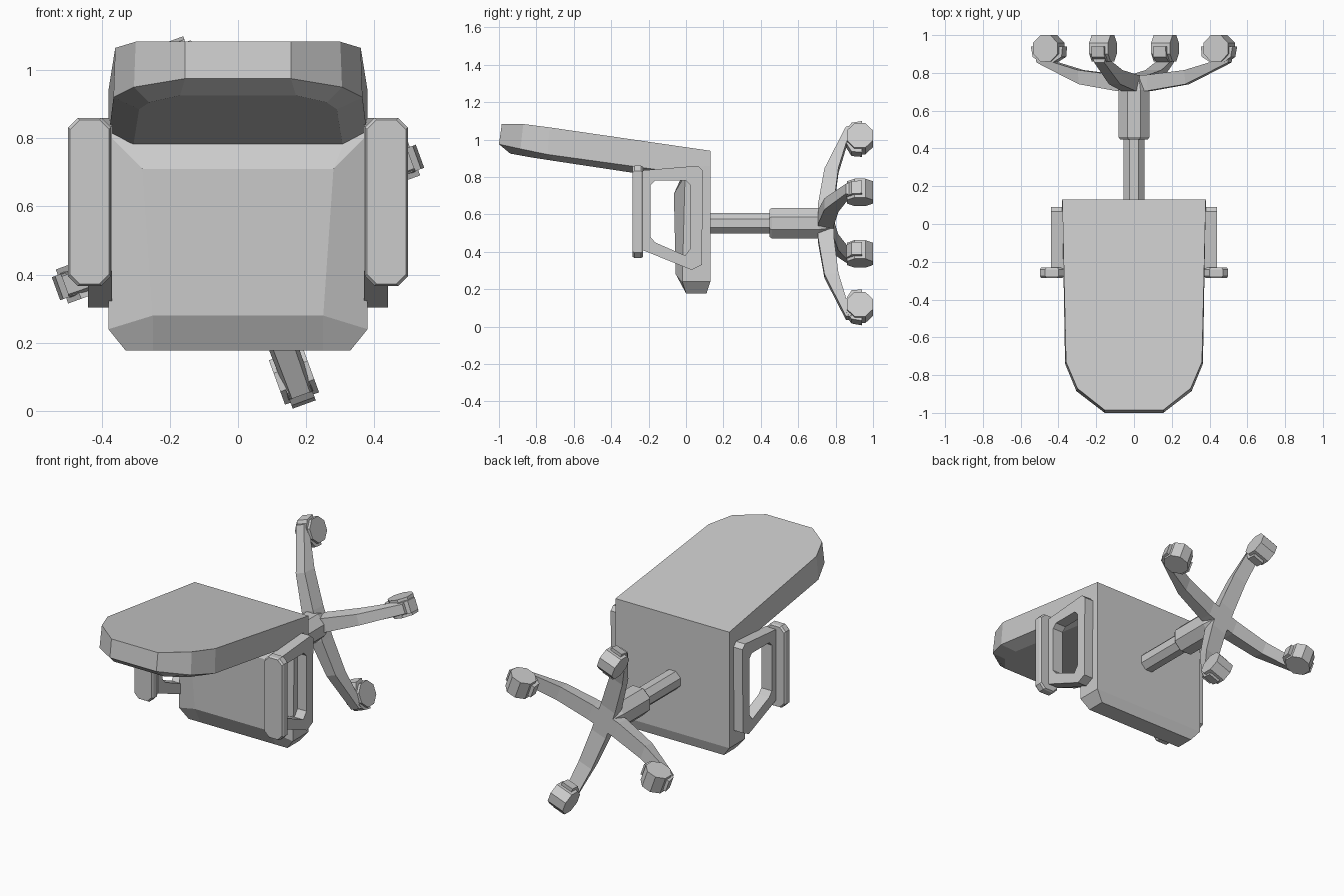
import bpy, bmesh, math
from mathutils import Matrix, Vector

if "Cube" in bpy.data.objects:
    bpy.data.objects.remove(bpy.data.objects["Cube"])

HUB_Z = 0.553


def loft(name, rings, closed=False, matrix=None):
    """Skin a list of equal-length point rings; cap the ends unless closed."""
    bm = bmesh.new()
    vs = [[bm.verts.new(p) for p in r] for r in rings]
    n, m = len(rings[0]), len(rings)
    for i in range(m if closed else m - 1):
        a, b = vs[i], vs[(i + 1) % m]
        for j in range(n):
            k = (j + 1) % n
            bm.faces.new((a[j], a[k], b[k], b[j]))
    if not closed:
        bm.faces.new(vs[0])
        bm.faces.new(vs[-1])
    bmesh.ops.recalc_face_normals(bm, faces=bm.faces)
    if matrix:
        bm.transform(matrix)
    me = bpy.data.meshes.new(name)
    bm.to_mesh(me)
    bm.free()
    ob = bpy.data.objects.new(name, me)
    bpy.context.collection.objects.link(ob)
    return ob


def mirrored(half):
    """Half ring (x > 0) completed with its mirror image."""
    return half + [(-x, y, z) for x, y, z in reversed(half)]


def octagon(r, y, cx=0, cz=HUB_Z):
    r /= math.cos(math.pi / 8)
    return [(cx + r * math.cos(a), y, cz + r * math.sin(a))
            for a in [math.pi / 8 + i * math.pi / 4 for i in range(8)]]


# Seat cushion
loft("seat", [mirrored(h) for h in (
    [(.33, .11, .178), (.33, .0, .178), (.25, .0, .178)],
    [(.38, .13, .24), (.38, -.02, .24), (.25, -.055, .28)],
    [(.38, .13, .81), (.38, -.005, .81), (.28, -.065, .71)],
    [(.38, .13, .86), (.38, .0, .85), (.31, -.02, .785)])])

# Backrest: rear outline, side outline, inset front outline
loft("backrest", [mirrored(h) for h in (
    [(.38, .13, .94), (.36, -.73, 1.065), (.30, -.87, 1.083), (.155, -.985, 1.083)],
    [(.38, .13, .80), (.365, -.74, .92), (.305, -.885, .95), (.155, -1.0, .975)],
    [(.31, .13, .76), (.29, -.70, .885), (.26, -.83, .905), (.17, -.94, .925)])])

# Armrests
hole = [(-.19, .755), (-.165, .78), (0, .78), (.025, .755),
        (.025, .42), (-.005, .38), (-.165, .45), (-.19, .48)]
rim = [(-.235, .80), (-.235, .835), (.065, .86), (.09, .835),
       (.085, .33), (.03, .303), (-.235, .41), (-.235, .45)]


def pad_ring(y, inset):
    x0, x1, z0, z1, c = .372 + inset, .498 - inset, .367 + inset, .86 - inset, .028
    return [(x0 + c, y, z0), (x1 - c, y, z0), (x1, y, z0 + c), (x1, y, z1 - c),
            (x1 - c, y, z1), (x0 + c, y, z1), (x0, y, z1 - c), (x0, y, z0 + c)]


for side, s in (("right", 1), ("left", -1)):
    loft(side + "_arm_frame", [[(s * x, y, z) for y, z in prof] for x, prof in
                               ((.37, rim), (.44, rim), (.44, hole), (.37, hole))],
         closed=True)
    loft(side + "_arm_pad", [[(s * x, y, z) for x, y, z in pad_ring(y, i)] for y, i in
                             ((-.285, .006), (-.275, 0), (-.24, 0), (-.23, .006))])

# Gas column with thicker sleeve
loft("column", [octagon(.055, .12), octagon(.055, .46)])
loft("column_sleeve", [octagon(.073, .447), octagon(.082, .46),
                       octagon(.082, .71), octagon(.06, .79)])

# Four-spoke base with casters
for i in range(4):
    m = Matrix.Translation((0, 0, HUB_Z)) @ Matrix.Rotation(
        -math.radians(20 + 90 * i), 4, 'Y')
    # spoke sections: radius, near y, far y, near and far half widths
    loft(f"spoke_{i + 1}", [[(r, y0, -a), (r, y0, a), (r, y1, b), (r, y1, -b)]
                            for r, y0, y1, a, b in ((0, .705, .79, .045, .05),
                                                    (.09, .705, .79, .04, .05),
                                                    (.30, .74, .815, .032, .045),
                                                    (.54, .855, .885, .028, .038))],
         matrix=m)
    # wheel: octagonal drum with its axis across the spoke
    wheel = [(.48 + .075 * math.cos(a), .93 + .075 * math.sin(a))
             for a in [math.pi / 8 + k * math.pi / 4 for k in range(8)]]
    loft(f"wheel_{i + 1}", [[(x, y, z) for x, y in wheel] for z in (-.053, .053)],
         matrix=m)
    # hood over the wheel half nearest the spoke
    hood = [(.39, .94), (.395, .885), (.44, .858), (.52, .858), (.558, .885), (.568, .94)]
    loft(f"wheel_hood_{i + 1}", [[(x, y, z) for x, y in hood] for z in (-.036, .036)],
         matrix=m)
